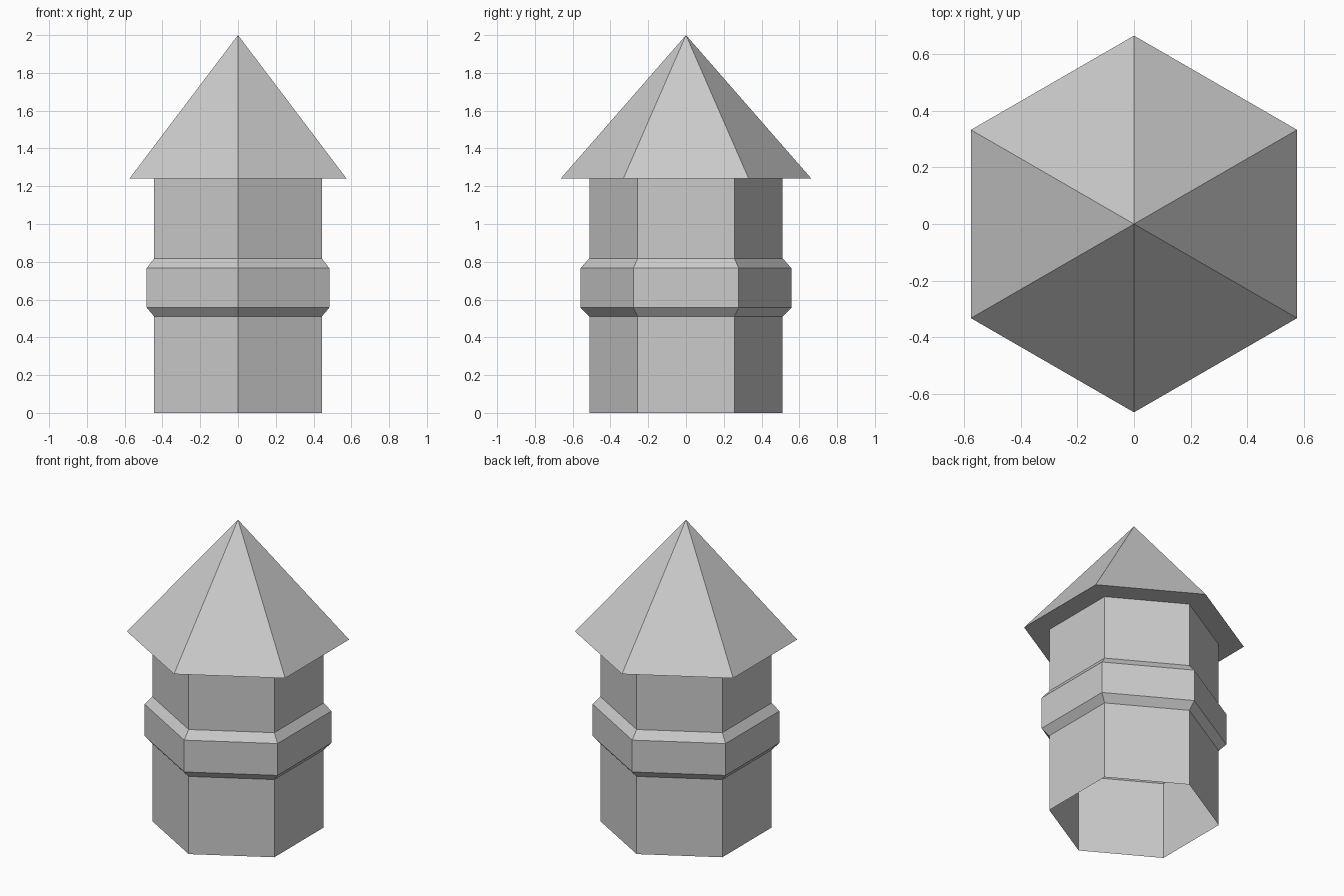
import bpy
import bmesh
from math import cos, sin, radians

if "Cube" in bpy.data.objects:
    bpy.data.objects.remove(bpy.data.objects["Cube"])

SIDES = 6
WALL, BAND, EAVE = 0.512, 0.558, 0.664


def lathe(name, profile):
    """Six-sided open shell from (radius, height) points, corners on the y axis."""
    bm = bmesh.new()
    rings = []
    for r, z in profile:
        if r == 0:
            rings.append([bm.verts.new((0, 0, z))] * SIDES)
        else:
            angles = [radians(90 + 360 / SIDES * i) for i in range(SIDES)]
            rings.append([bm.verts.new((r * cos(a), r * sin(a), z)) for a in angles])
    for low, high in zip(rings, rings[1:]):
        for i in range(SIDES):
            j = (i + 1) % SIDES
            corners = [low[i], low[j], high[j], high[i]]
            bm.faces.new(list(dict.fromkeys(corners)))
    mesh = bpy.data.meshes.new(name)
    bm.to_mesh(mesh)
    bm.free()
    obj = bpy.data.objects.new(name, mesh)
    bpy.context.collection.objects.link(obj)
    return obj


# Hollow wall with a chamfered band, open at the bottom
lathe("tower_wall", [(WALL, 0), (WALL, 0.51), (BAND, 0.557), (BAND, 0.766),
                     (WALL, 0.818), (WALL, 1.24)])

# Overhanging eave and pointed roof
lathe("roof", [(WALL, 1.24), (EAVE, 1.24), (0, 2.0)])
